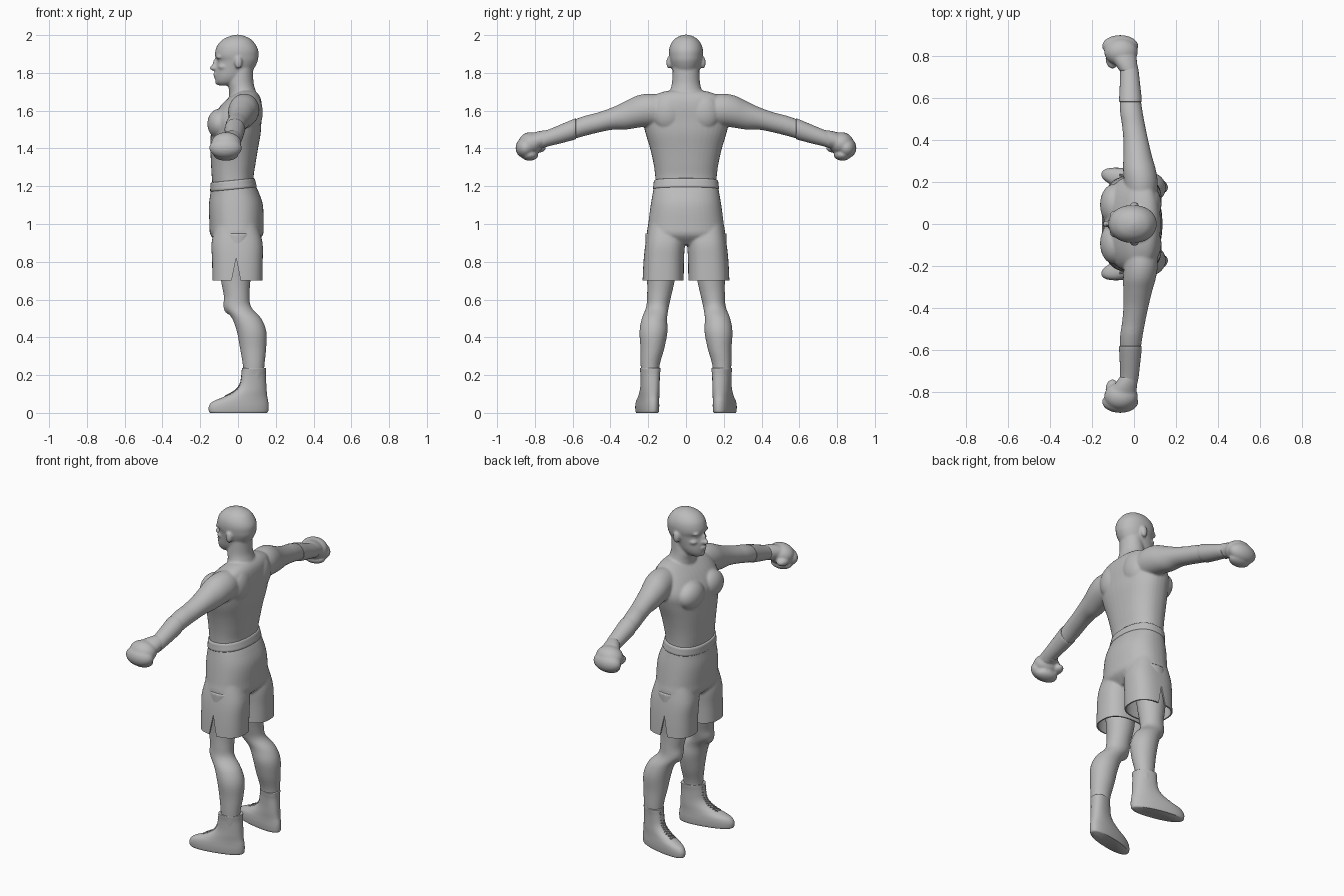
import bpy, bmesh, math
from mathutils import Matrix, Vector

if "Cube" in bpy.data.objects:
    bpy.data.objects.remove(bpy.data.objects["Cube"], do_unlink=True)

GREY = (0.5, 0.5, 0.5, 1)
mat = bpy.data.materials.new("plain grey")
mat.use_nodes = True
mat.diffuse_color = GREY
mat.node_tree.nodes["Principled BSDF"].inputs["Base Color"].default_value = GREY
SIDES = ((-1, "left"), (1, "right"))


def spline(rings, steps):
    """Smoothly interpolate a list of ring tuples."""
    out = []
    for i in range(len(rings) - 1):
        p = [rings[max(i - 1, 0)], rings[i], rings[i + 1], rings[min(i + 2, len(rings) - 1)]]
        for k in range(steps):
            t = k / steps
            out.append([b + t / 2 * (c - a + t * (2 * a - 5 * b + 4 * c - d + t * (3 * (b - c) + d - a)))
                        for a, b, c, d in zip(*p)])
    return out + [list(rings[-1])]


def loft(bm, rings, side=1, along="z", power=2.0, segs=40, steps=4, tilt=0, splay=0):
    """Rings are (position, centre a, centre b, radius a, radius b)."""
    loops = []
    for t, ca, cb, ra, rb in spline(rings, steps):
        loop = []
        for k in range(segs):
            c, s = math.cos(k * math.tau / segs), math.sin(k * math.tau / segs)
            a = ca + ra * math.copysign(abs(c) ** (2 / power), c)
            b = cb + rb * math.copysign(abs(s) ** (2 / power), s)
            x, y, z = (a, b - splay * (a - 0.08), t + tilt * a) if along == "z" else (a, t, b)
            loop.append(bm.verts.new((x, y * side, z)))
        loops.append(loop)
    for lo, hi in zip(loops, loops[1:]):
        for k in range(segs):
            n = (k + 1) % segs
            bm.faces.new((lo[k], lo[n], hi[n], hi[k]))
    bm.faces.new(loops[0][::-1])
    bm.faces.new(loops[-1])


def blob(bm, centre, radii, side=1):
    x, y, z = centre
    m = Matrix.Translation((x, y * side, z)) @ Matrix.Diagonal((*radii, 1))
    bmesh.ops.create_uvsphere(bm, u_segments=32, v_segments=20, radius=1, matrix=m)


def make(name, bm):
    bmesh.ops.recalc_face_normals(bm, faces=bm.faces[:])
    me = bpy.data.meshes.new(name)
    bm.to_mesh(me)
    bm.free()
    me.materials.append(mat)
    obj = bpy.data.objects.new(name, me)
    bpy.context.collection.objects.link(obj)
    return obj


def bake(obj):
    """Turn the modifiers into plain mesh."""
    dg = bpy.context.evaluated_depsgraph_get()
    me = bpy.data.meshes.new_from_object(obj.evaluated_get(dg))
    obj.modifiers.clear()
    obj.data = me
    me.materials.clear()
    me.materials.append(mat)


def fuse(obj, voxel, rounds):
    """Melt overlapping pieces into one skin."""
    r = obj.modifiers.new("fuse", "REMESH")
    r.mode, r.voxel_size = "VOXEL", voxel
    s = obj.modifiers.new("soften", "SMOOTH")
    s.factor, s.iterations = 0.5, rounds
    bake(obj)


def shade(obj, angle=45):
    bpy.ops.object.select_all(action="DESELECT")
    obj.select_set(True)
    bpy.context.view_layer.objects.active = obj
    bpy.ops.object.shade_smooth_by_angle(angle=math.radians(angle))


# Body: torso, neck and head
bm = bmesh.new()
loft(bm, [(1.14, -.02, 0, .108, .16), (1.24, -.028, 0, .110, .162), (1.32, -.025, 0, .118, .172),
          (1.40, -.02, 0, .126, .19), (1.48, -.012, 0, .132, .214), (1.55, -.008, 0, .132, .228),
          (1.62, .015, 0, .112, .22), (1.67, .035, 0, .083, .19), (1.70, .045, 0, .05, .12),
          (1.71, .045, 0, .02, .05)], power=2.3)
loft(bm, [(1.62, .03, 0, .08, .12), (1.67, .028, 0, .075, .10), (1.71, .022, 0, .07, .083),
          (1.75, .014, 0, .068, .074), (1.82, .02, 0, .06, .07)])
loft(bm, [(1.733, -.07, 0, .03, .025), (1.75, -.05, 0, .067, .048), (1.78, -.036, 0, .085, .064),
          (1.82, -.018, 0, .101, .074), (1.862, -.003, 0, .107, .084), (1.89, -.007, 0, .115, .089),
          (1.92, -.006, 0, .113, .09), (1.95, -.007, 0, .1, .082), (1.978, -.005, 0, .074, .062),
          (1.995, -.003, 0, .038, .034), (2.002, -.002, 0, .008, .008)], power=2.1)

# Face: nose, lips and chin
for centre, radii in [((-.128, 0, 1.826), (.022, .016, .014)), ((-.118, 0, 1.845), (.017, .011, .032)),
                      ((-.112, 0, 1.793), (.02, .026, .008)), ((-.110, 0, 1.778), (.019, .023, .008)),
                      ((-.1, 0, 1.752), (.022, .024, .017))]:
    blob(bm, centre, radii)

for s, _ in SIDES:
    # Brow, eye, cheekbone and ear
    blob(bm, (-.097, .036, 1.884), (.02, .03, .01), s)
    blob(bm, (-.086, .034, 1.862), (.017, .017, .011), s)
    blob(bm, (-.07, .044, 1.832), (.035, .024, .018), s)
    blob(bm, (.002, .09, 1.855), (.02, .014, .033), s)
    # Chest and shoulder blade
    blob(bm, (-.098, .092, 1.53), (.064, .098, .08), s)
    blob(bm, (.075, .095, 1.59), (.056, .085, .10), s)
    # Arm
    loft(bm, [(.13, .035, 1.60, .075, .085), (.20, .033, 1.603, .08, .087), (.26, .026, 1.594, .078, .085),
              (.32, .018, 1.575, .069, .075), (.39, .01, 1.558, .06, .059), (.47, -.002, 1.536, .055, .053),
              (.53, -.012, 1.521, .054, .053), (.59, -.017, 1.502, .05, .051), (.66, -.019, 1.478, .045, .047),
              (.73, -.022, 1.453, .04, .041), (.79, -.035, 1.435, .04, .04)], s, "y")
    # Leg
    loft(bm, [(.95, 0, .115, .1, .1), (.80, -.01, .13, .088, .083), (.70, -.012, .133, .078, .073),
              (.62, -.007, .142, .068, .064), (.56, -.002, .151, .072, .06), (.50, .046, .167, .077, .067),
              (.43, .072, .172, .078, .074), (.34, .08, .178, .069, .063), (.25, .083, .19, .057, .05),
              (.15, .083, .19, .05, .044)], s)
    blob(bm, (-.04, .15, .565), (.037, .037, .045), s)
body = make("body", bm)
fuse(body, .0065, 3)
shade(body, 80)

# Shorts: hips and two legs, trimmed at the hem
bm = bmesh.new()
loft(bm, [(1.215, -.028, 0, .114, .166), (1.17, -.018, 0, .127, .175), (1.10, -.011, 0, .143, .187),
          (1.0, -.008, 0, .143, .20), (.94, -.007, 0, .138, .206), (.89, -.006, 0, .09, .17)], power=2.3)
for s, _ in SIDES:
    loft(bm, [(1.0, -.007, .1, .11, .095), (.9, -.005, .11, .135, .104), (.8, -.003, .118, .134, .107),
              (.66, -.003, .122, .133, .11)], s, power=2.5)
shorts = make("shorts", bm)
fuse(shorts, .0075, 4)
bm = bmesh.new()
bm.from_mesh(shorts.data)
bmesh.ops.bisect_plane(bm, geom=bm.verts[:] + bm.edges[:] + bm.faces[:], plane_co=(0, 0, .7),
                       plane_no=(0, 0, -1), clear_outer=True)
bm.to_mesh(shorts.data)
bm.free()
cloth = shorts.modifiers.new("cloth", "SOLIDIFY")
cloth.thickness, cloth.offset = .008, -1
bake(shorts)

# Side slits in the shorts
bm = bmesh.new()
for s, _ in SIDES:
    ends = [[bm.verts.new((x, y * s, z)) for x, z in ((-.038, .68), (.018, .68), (-.01, .82))]
            for y in (.2, .27)]
    bm.faces.new(ends[0])
    bm.faces.new(ends[1][::-1])
    for k in range(3):
        n = (k + 1) % 3
        bm.faces.new((ends[0][n], ends[0][k], ends[1][k], ends[1][n]))
cutter = make("slit_cutter", bm)
cutter.hide_render = True
cut = shorts.modifiers.new("slits", "BOOLEAN")
cut.operation, cut.object, cut.solver = "DIFFERENCE", cutter, "EXACT"
bake(shorts)
bpy.data.objects.remove(cutter, do_unlink=True)
shade(shorts)

# Waistband
bm = bmesh.new()
loft(bm, [(1.185, -.023, 0, .118, .169), (1.19, -.024, 0, .123, .175), (1.21, -.026, 0, .12, .172),
          (1.23, -.028, 0, .117, .17), (1.234, -.028, 0, .112, .165)], power=2.3, steps=2, segs=64, tilt=.1)
shade(make("waistband", bm))

for s, label in SIDES:
    # Wrist wrap
    bm = bmesh.new()
    loft(bm, [(.585, -.017, 1.503, .049, .05), (.59, -.017, 1.502, .054, .055), (.66, -.019, 1.478, .049, .05),
              (.73, -.022, 1.455, .044, .044), (.76, -.028, 1.445, .044, .044)], s, "y")
    shade(make(label + "_wrist_wrap", bm))

    # Glove: wrist, padded back, knuckles, curled fingers and thumb
    bm = bmesh.new()
    loft(bm, [(.73, -.024, 1.453, .045, .044), (.77, -.04, 1.447, .055, .046), (.82, -.06, 1.43, .07, .05)], s, "y")
    for centre, radii in [((-.062, .822, 1.426), (.08, .066, .06)), ((-.066, .85, 1.403), (.086, .052, .056)),
                          ((-.064, .828, 1.367), (.066, .046, .032)), ((-.103, .79, 1.402), (.033, .048, .026))]:
        blob(bm, centre, radii, s)
    glove = make(label + "_glove", bm)
    fuse(glove, .006, 4)
    shade(glove, 80)

    # Boot and collar
    bm = bmesh.new()
    loft(bm, [(0, .003, .19, .150, .047), (.008, .003, .19, .157, .051), (.035, .004, .19, .158, .053),
              (.06, .013, .19, .147, .052), (.085, .04, .19, .115, .05), (.115, .066, .19, .086, .049),
              (.15, .079, .19, .071, .048), (.2, .082, .19, .065, .049), (.228, .084, .19, .064, .052),
              (.237, .084, .19, .063, .052), (.238, .084, .19, .056, .047)], s, power=2.25, splay=.2)
    shade(make(label + "_boot", bm), 50)

    # Laces: two crossing zigzags down the front of the boot
    path = spline([(.021, .222), (.012, .16), (-.018, .118), (-.07, .089)], 4)
    curve = bpy.data.curves.new(label + "_laces", "CURVE")
    curve.dimensions, curve.bevel_depth, curve.bevel_resolution = "3D", .004, 1
    for phase in (1, -1):
        sp = curve.splines.new("POLY")
        sp.points.add(len(path) - 1)
        for i, (x, z) in enumerate(path):
            y = .19 - .2 * (x - .08) + .018 * phase * (-1) ** i
            sp.points[i].co = (x + .003, y * s, z, 1)
    rope = bpy.data.objects.new("lace_curve", curve)
    bpy.context.collection.objects.link(rope)
    me = bpy.data.meshes.new_from_object(rope.evaluated_get(bpy.context.evaluated_depsgraph_get()))
    bpy.data.objects.remove(rope, do_unlink=True)
    me.materials.clear()
    me.materials.append(mat)
    laces = bpy.data.objects.new(label + "_laces", me)
    bpy.context.collection.objects.link(laces)
    shade(laces)
